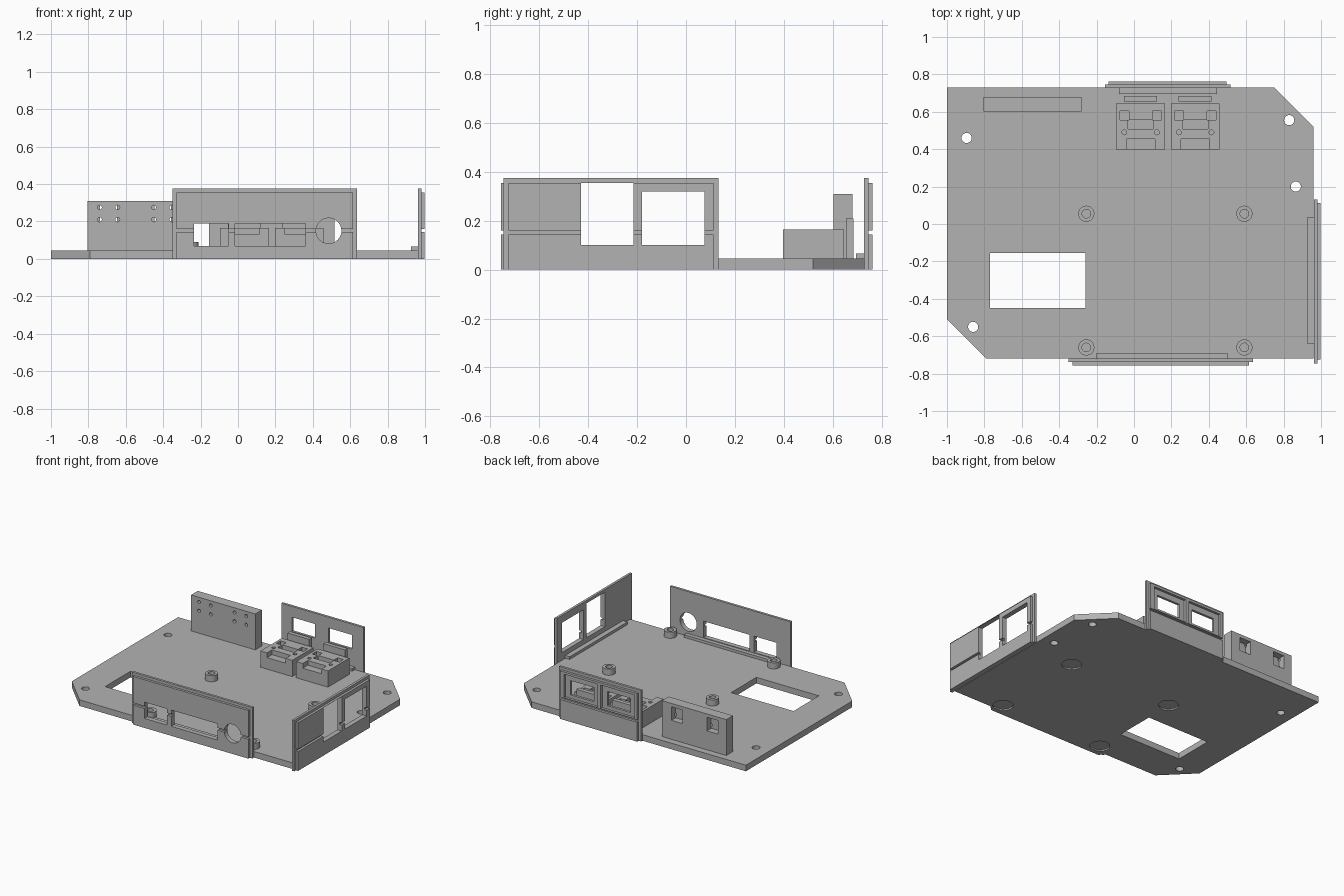
import bpy, bmesh, math
from mathutils import Matrix

if "Cube" in bpy.data.objects:
    bpy.data.objects.remove(bpy.data.objects["Cube"])

mat = bpy.data.materials.new("plain grey")
mat.diffuse_color = (0.45, 0.45, 0.45, 1)
mat.use_nodes = True
mat.node_tree.nodes["Principled BSDF"].inputs["Base Color"].default_value = mat.diffuse_color


def add(name, bm):
    bmesh.ops.recalc_face_normals(bm, faces=bm.faces)
    me = bpy.data.meshes.new(name)
    bm.to_mesh(me)
    bm.free()
    me.materials.append(mat)
    ob = bpy.data.objects.new(name, me)
    bpy.context.collection.objects.link(ob)
    return ob


def prism(name, pts, z0, z1):
    bm = bmesh.new()
    f = bm.faces.new([bm.verts.new((x, y, z0)) for x, y in pts])
    r = bmesh.ops.extrude_face_region(bm, geom=[f])
    for v in r["geom"]:
        if isinstance(v, bmesh.types.BMVert):
            v.co.z = z1
    return add(name, bm)


def box(name, x0, x1, y0, y1, z0, z1):
    return prism(name, [(x0, y0), (x1, y0), (x1, y1), (x0, y1)], z0, z1)


def cyl(name, c, r, h, axis="z", n=32):
    bm = bmesh.new()
    m = Matrix.Translation(c)
    if axis == "y":
        m = m @ Matrix.Rotation(math.pi / 2, 4, "X")
    bmesh.ops.create_cone(bm, cap_ends=True, segments=n, radius1=r, radius2=r, depth=h, matrix=m)
    return add(name, bm)


def smooth(ob):
    bpy.ops.object.select_all(action="DESELECT")
    ob.select_set(True)
    bpy.context.view_layer.objects.active = ob
    bpy.ops.object.shade_smooth_by_angle(angle=math.radians(30))


def cut(targets, *cutters):
    # subtract every cutter from every target, then drop the cutters
    for t in targets:
        for c in cutters:
            mod = t.modifiers.new("cut", "BOOLEAN")
            mod.operation, mod.solver, mod.object = "DIFFERENCE", "EXACT", c
        me = bpy.data.meshes.new_from_object(t.evaluated_get(bpy.context.evaluated_depsgraph_get()))
        t.modifiers.clear()
        t.data = me
    for c in cutters:
        bpy.data.objects.remove(c)


# base plate with two clipped corners
plate = prism("base_plate", [(-0.79, -0.72), (0.96, -0.72), (0.96, 0.52), (0.75, 0.73),
                             (-1, 0.73), (-1, -0.51)], 0, 0.045)
posts = [(x, y) for x in (-0.255, 0.59) for y in (0.055, -0.66)]
cutters = [box("cutter", -0.77, -0.26, -0.45, -0.155, -0.1, 0.2)]
for x, y in [(-0.895, 0.46), (0.83, 0.555), (0.865, 0.2), (-0.86, -0.55)]:
    cutters.append(cyl("cutter", (x, y, 0), 0.027, 0.4))
for x, y in posts:  # shallow foot recesses underneath
    cutters.append(cyl("cutter", (x, y, 0), 0.067, 0.02))
cut([plate], *cutters)
smooth(plate)

# hollow standoffs
for x, y in posts:
    p = cyl("standoff", (x, y, 0.065), 0.043, 0.05)
    cut([p], cyl("cutter", (x, y, 0.08), 0.023, 0.06))
    smooth(p)


# connector panels: full sheet plus an inset outer layer split by a groove
def panel(name, side, u0, u1, base):
    s = -1 if side == "front" else 1

    def at(nm, a, b, w0, w1, z0, z1):
        w = sorted((base + s * w0, base + s * w1))
        if side == "right":
            return box(nm, w[0], w[1], a, b, z0, z1)
        return box(nm, a, b, w[0], w[1], z0, z1)
    parts = [at(name + "_sheet", u0, u1, 0, 0.018, 0, 0.375),
             at(name + "_lower_face", u0 + 0.02, u1 - 0.02, 0.018, 0.036, 0, 0.143),
             at(name + "_upper_face", u0 + 0.02, u1 - 0.02, 0.018, 0.036, 0.16, 0.355)]
    return parts, at


# front panel: two slots and a round hole
parts, at = panel("front_panel", "front", -0.35, 0.635, -0.72)
cut(parts, at("cutter", -0.235, -0.05, -0.1, 0.1, 0.07, 0.19),
    at("cutter", -0.015, 0.36, -0.1, 0.1, 0.07, 0.19),
    cyl("cutter", (0.485, -0.74, 0.15), 0.068, 0.2, "y", 48))
for p in parts:
    smooth(p)
at("front_ledge", -0.2, 0.5, -0.03, 0, 0.045, 0.065)

# right panel: two large windows
parts, at = panel("right_panel", "right", -0.745, 0.132, 0.962)
cut(parts, at("cutter", -0.43, -0.215, -0.1, 0.1, 0.1, 0.354),
    at("cutter", -0.18, 0.075, -0.1, 0.1, 0.1, 0.32))
at("right_ledge", -0.64, 0.035, -0.037, 0, 0.045, 0.065)

# back panel: two windows with recessed surrounds
parts, at = panel("back_panel", "back", -0.155, 0.515, 0.727)
for c in (0.025, 0.325):
    cut(parts, at("cutter", c - 0.095, c + 0.095, -0.1, 0.1, 0.19, 0.295))
    cut(parts[2:], at("cutter", c - 0.137, c + 0.137, 0.012, 0.1, 0.165, 0.338))
at("back_ledge", -0.08, 0.445, -0.032, 0.003, 0.045, 0.065)

# connector blocks with a front notch, top channel, corner pockets and pin holes
for c in (0.035, 0.327):
    b = box("connector_block", c - 0.13, c + 0.13, 0.397, 0.645, 0.045, 0.165)
    cs = [box("cutter", c - 0.076, c + 0.076, 0.3, 0.455, 0.13, 0.3),
          box("cutter", c - 0.068, c + 0.068, 0.508, 0.56, 0.13, 0.3)]
    for s in (-1, 1):
        x = c + s * 0.087
        cs.append(box("cutter", x - 0.024, x + 0.024, 0.556, 0.605, 0.11, 0.3))
        cs.append(cyl("cutter", (x, 0.49, 0.165), 0.013, 0.06, n=20))
    cut([b], *cs)
    box("connector_stop", c - 0.088, c + 0.088, 0.655, 0.685, 0.045, 0.21)

# upright block with screw holes in front and square pockets behind
block = box("upright_block", -0.805, -0.28, 0.602, 0.68, 0.045, 0.31)
cs = []
for c in (-0.692, -0.402):
    cs.append(box("cutter", c - 0.045, c + 0.045, 0.63, 0.8, 0.185, 0.285))
    for dx in (-0.048, 0.048):
        for z in (0.21, 0.275):
            cs.append(cyl("cutter", (c + dx, 0.6, z), 0.012, 0.08, "y", 16))
cut([block], *cs)
